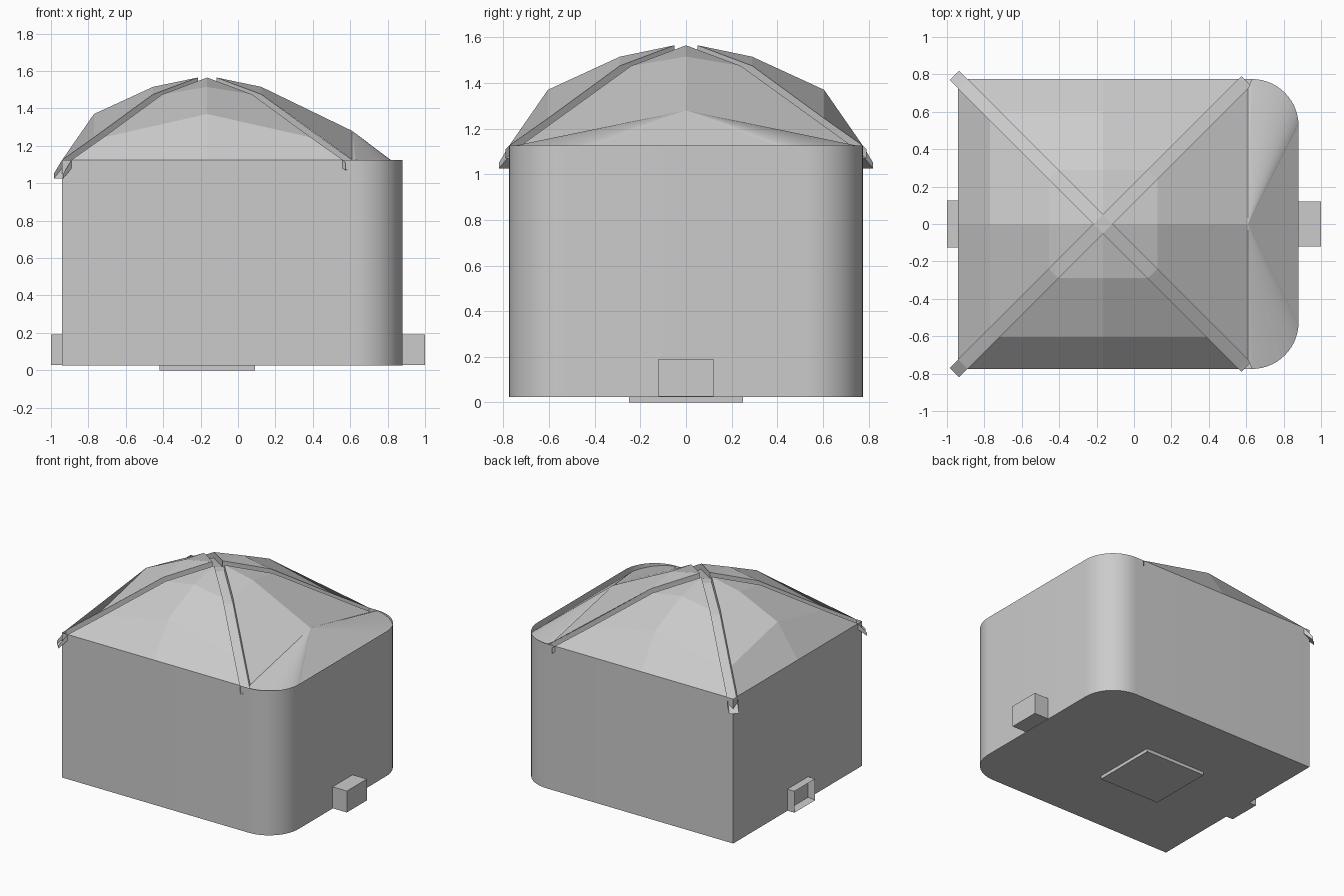
import bpy, bmesh, math

if "Cube" in bpy.data.objects:
    bpy.data.objects.remove(bpy.data.objects["Cube"])

CX = -0.165            # roof apex in x
Z0, RIM = 0.025, 1.125
GAP = 0.05             # offset of the roof panels from the diagonals


def make(name, polys):
    """Build one mesh object from a list of polygons given as points."""
    bm = bmesh.new()
    for p in polys:
        bm.faces.new([bm.verts.new(v) for v in p])
    bmesh.ops.remove_doubles(bm, verts=bm.verts, dist=0.0005)
    bmesh.ops.recalc_face_normals(bm, faces=bm.faces)
    me = bpy.data.meshes.new(name)
    bm.to_mesh(me)
    bm.free()
    ob = bpy.data.objects.new(name, me)
    bpy.context.collection.objects.link(ob)
    return ob


def box(name, x0, x1, hy, z0, z1):
    bpy.ops.mesh.primitive_cube_add(size=1, location=((x0 + x1) / 2, 0, (z0 + z1) / 2))
    ob = bpy.context.object
    ob.name = name
    ob.scale = (x1 - x0, 2 * hy, z1 - z0)
    bpy.ops.object.transform_apply(location=False, rotation=False, scale=True)
    return ob


def place(u, v, z, k):
    """Turn a point by k quarter turns about the roof axis."""
    for _ in range(k):
        u, v = -v, u
    return (CX + u, v, z)


# Walls: open-topped box with two rounded corners on the right
R, HY, XR, XL = 0.25, 0.775, 0.88, -0.94
N = 14
arc = [(XR - R + R * math.cos(i / N * math.pi / 2), HY - R + R * math.sin(i / N * math.pi / 2))
       for i in range(N + 1)]
outline = arc + [(XL, HY), (XL, -HY)] + [(x, -y) for x, y in reversed(arc)]
polys = [[(x, y, Z0) for x, y in outline]]
for a, b in zip(outline, outline[1:] + outline[:1]):
    polys.append([(*a, Z0), (*b, Z0), (*b, RIM), (*a, RIM)])
walls = make("walls", polys)
bpy.context.view_layer.objects.active = walls
walls.select_set(True)
bpy.ops.object.shade_smooth_by_angle(angle=math.radians(30))
walls.select_set(False)

# Roof panels: rows of (distance, centre height, edge height)
rows = [(0.05, 1.565, 1.565), (0.29, 1.515, 1.475), (0.605, 1.37, 1.245), (0.775, RIM, RIM)]
right_rows = rows[:2] + [(0.775, 1.28, RIM)]
names = ["right_roof", "back_roof", "left_roof", "front_roof"]
for k, name in enumerate(names):
    use = right_rows if k == 0 else rows
    polys = []
    for (d0, m0, e0), (d1, m1, e1) in zip(use, use[1:]):
        for s in (1, -1):
            pts = [(d0, 0, m0), (d1, 0, m1), (d1, s * (d1 - GAP), e1)]
            if d0 > GAP:
                pts.append((d0, s * (d0 - GAP), e0))
            polys.append([place(*p, k) for p in pts])
    if k == 0:
        # Apron running down behind the rounded corners
        top = (CX + 0.775, 0, 1.28)
        polys.append([top, (XR, -HY + R, 1.075), (XR, HY - R, 1.075)])
        for s in (1, -1):
            rim = [(x, s * y, 1.075 + 0.045 * i / N) for i, (x, y) in enumerate(arc)]
            rim.append((CX + 0.775, s * (0.775 - GAP), RIM))
            polys += [[top, a, b] for a, b in zip(rim, rim[1:])]
    make(name, polys)

# Diagonal gutters: rows of (distance, lip height, floor height)
drop = 0.045
gutter = [(d, e, e - drop) for d, m, e in rows]
for k in range(4):
    spout = (0.82, 1.05, 1.025) if k in (1, 2) else (0.79, 1.11, 1.07)
    path = gutter + [spout]
    polys = []
    if k == 0:
        polys.append([place(GAP, 0, 1.565 - drop, j) for j in range(4)])
    for (d0, t0, f0), (d1, t1, f1) in zip(path, path[1:]):
        a0, b0, a1, b1 = (d0, d0 - GAP), (d0 - GAP, d0), (d1, d1 - GAP), (d1 - GAP, d1)
        for q in ([(*a0, f0), (*a1, f1), (*b1, f1), (*b0, f0)],
                  [(*a0, t0), (*a1, t1), (*a1, f1), (*a0, f0)],
                  [(*b0, t0), (*b1, t1), (*b1, f1), (*b0, f0)]):
            polys.append([place(*p, k) for p in q])
    make("roof_gutter", polys)

# Base plate and side fittings
box("base_plate", -0.42, 0.09, 0.25, 0, Z0 + 0.002)
box("right_fitting", XR - 0.01, 1.0, 0.12, 0.027, 0.19)
left = box("left_fitting", -1.0, XL + 0.01, 0.125, 0.027, 0.19)

# Recessed outer face of the left fitting
bm = bmesh.new()
bm.from_mesh(left.data)
face = [f for f in bm.faces if f.normal.x < -0.9]
bmesh.ops.inset_region(bm, faces=face, thickness=0.02)
bmesh.ops.translate(bm, verts=face[0].verts, vec=(0.05, 0, 0))
bm.to_mesh(left.data)
bm.free()
